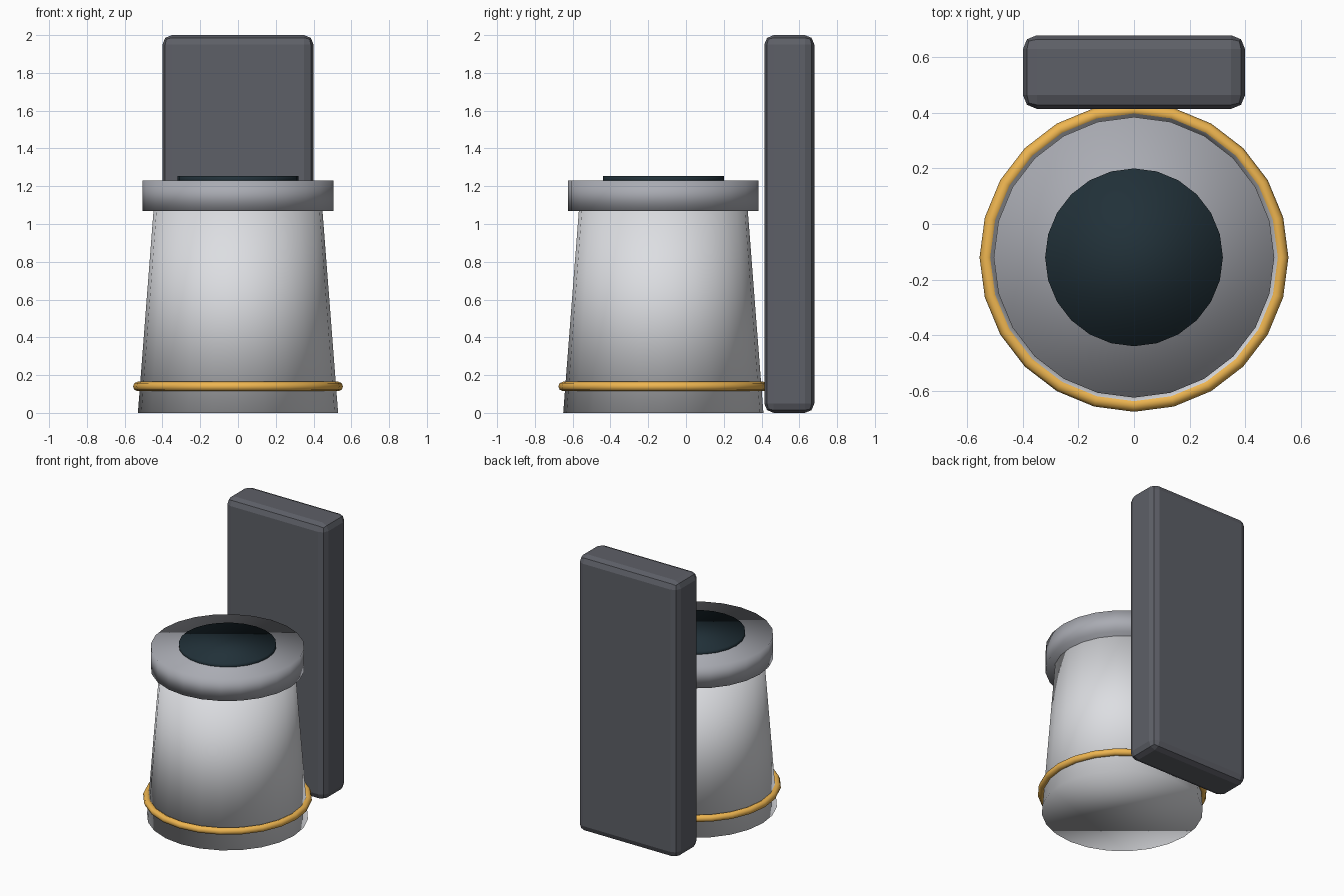
import bpy

if "Cube" in bpy.data.objects:
    bpy.data.objects.remove(bpy.data.objects["Cube"])

CY = -0.12      # centre of the round body in y
SIDES = 24


def paint(obj, name, rgb):
    mat = bpy.data.materials.new(name)
    mat.diffuse_color = (*rgb, 1.0)
    mat.use_nodes = True
    mat.node_tree.nodes["Principled BSDF"].inputs["Base Color"].default_value = mat.diffuse_color
    obj.data.materials.append(mat)


def round_part(name, r_bottom, r_top, z0, z1, rgb):
    bpy.ops.mesh.primitive_cone_add(vertices=SIDES, radius1=r_bottom, radius2=r_top,
                                    depth=z1 - z0, location=(0, CY, (z0 + z1) / 2))
    obj = bpy.context.object
    obj.name = name
    bpy.ops.object.shade_smooth()
    paint(obj, name + "_colour", rgb)
    return obj


# Tapered body, overhanging lid and dark inset disc
round_part("body", 0.53, 0.445, 0.0, 1.1, (0.72, 0.73, 0.76))
round_part("lid", 0.505, 0.505, 1.07, 1.23, (0.40, 0.41, 0.45))
round_part("top_disc", 0.32, 0.32, 1.215, 1.255, (0.015, 0.03, 0.04))

# Gold band around the foot
bpy.ops.mesh.primitive_torus_add(major_segments=SIDES, minor_segments=8, major_radius=0.531,
                                 minor_radius=0.025, location=(0, CY, 0.14))
band = bpy.context.object
band.name = "gold_band"
bpy.ops.object.shade_smooth()
paint(band, "gold", (0.85, 0.46, 0.08))

# Tall back slab with rounded edges
bpy.ops.mesh.primitive_cube_add(size=1, location=(0, 0.547, 1.0))
slab = bpy.context.object
slab.name = "back_slab"
slab.scale = (0.8, 0.265, 2.0)
bpy.ops.object.transform_apply(location=False, rotation=False, scale=True)
bevel = slab.modifiers.new("rounded_edges", 'BEVEL')
bevel.width = 0.05
bevel.segments = 2
paint(slab, "dark_grey", (0.11, 0.115, 0.135))
